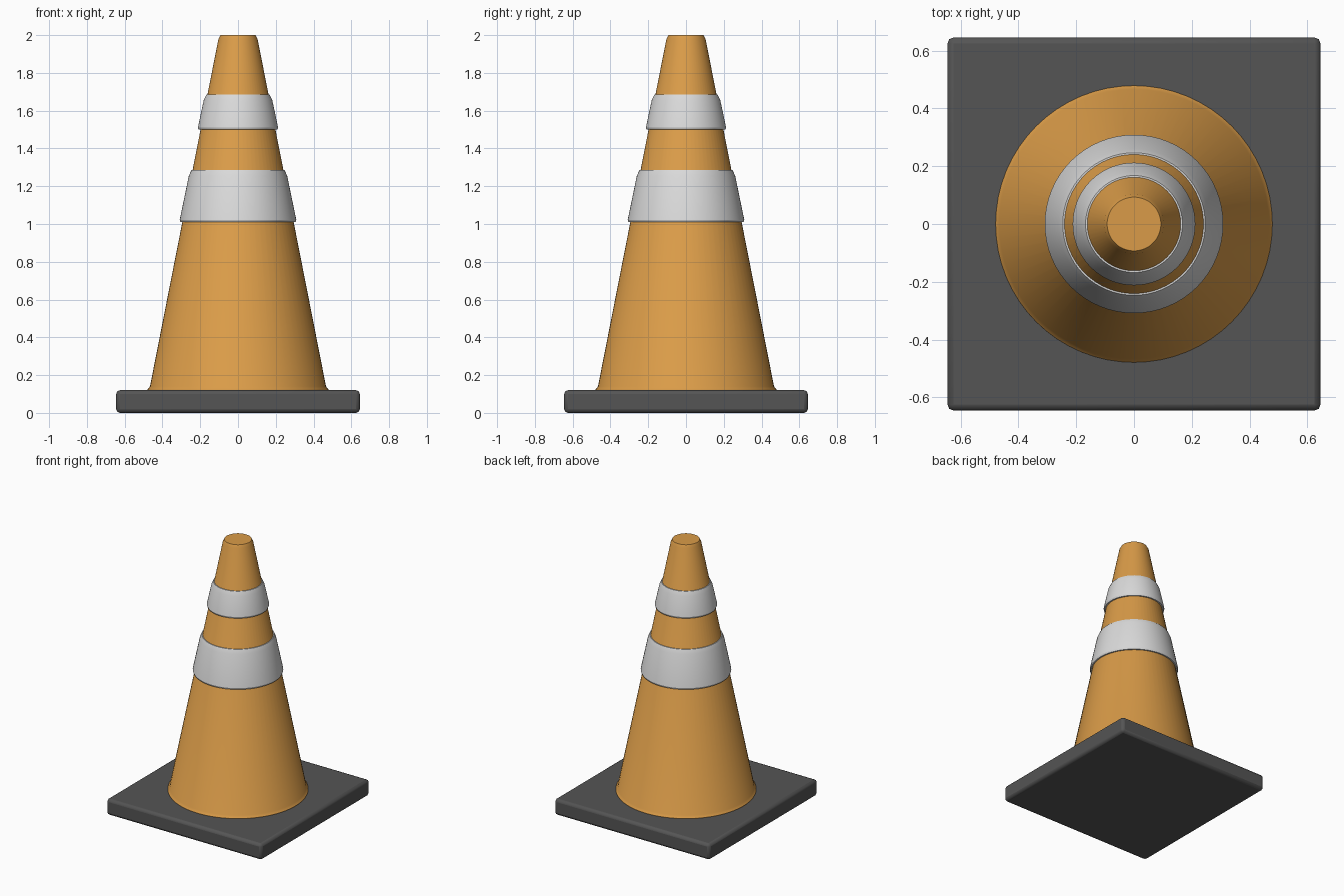
import bpy
import math

if "Cube" in bpy.data.objects:
    bpy.data.objects.remove(bpy.data.objects["Cube"])


def material(name, colour):
    mat = bpy.data.materials.new(name)
    mat.use_nodes = True
    mat.diffuse_color = (*colour, 1)
    mat.node_tree.nodes["Principled BSDF"].inputs["Base Color"].default_value = (*colour, 1)
    return mat


orange = material("orange plastic", (0.70, 0.33, 0.065))
white = material("white band", (0.70, 0.70, 0.70))
dark = material("dark rubber", (0.09, 0.09, 0.09))


def finish(obj, name, mat, angle):
    obj.name = name
    obj.data.materials.append(mat)
    bpy.ops.object.select_all(action="DESELECT")
    obj.select_set(True)
    bpy.context.view_layer.objects.active = obj
    bpy.ops.object.shade_smooth_by_angle(angle=math.radians(angle))


def lathe(name, profile, mat, closed=False, sides=64):
    """Spin (radius, height) points round the z axis."""
    verts, faces = [], []
    for r, z in profile:
        for i in range(sides):
            a = math.tau * i / sides
            verts.append((r * math.cos(a), r * math.sin(a), z))
    rows = len(profile)
    for k in range(rows if closed else rows - 1):
        low, high = k * sides, (k + 1) % rows * sides
        for i in range(sides):
            j = (i + 1) % sides
            faces.append((low + i, low + j, high + j, high + i))
    if not closed:
        faces.append(tuple(reversed(range(sides))))
        faces.append(tuple(range((rows - 1) * sides, rows * sides)))
    mesh = bpy.data.meshes.new(name)
    mesh.from_pydata(verts, [], faces)
    obj = bpy.data.objects.new(name, mesh)
    bpy.context.collection.objects.link(obj)
    finish(obj, name, mat, 30)


def cone_radius(z):
    return 0.47 - (z - 0.12) * 0.197


# Square rubber base with softened edges
bpy.ops.mesh.primitive_cube_add(size=1, location=(0, 0, 0.06))
base = bpy.context.object
base.scale = (1.29, 1.29, 0.12)
bpy.ops.object.transform_apply(location=False, rotation=False, scale=True)
bevel = base.modifiers.new("soft edges", "BEVEL")
bevel.width = 0.02
bevel.segments = 2
finish(base, "base", dark, 30)

# Tapered body with a small flared foot and flat tip
lathe("cone_body", [(0.48, 0.11), (0.478, 0.125), (cone_radius(0.14), 0.14),
                    (cone_radius(1.98), 1.98), (0.093, 2.0)], orange)

# Raised reflective bands with a chamfered upper edge
for name, bottom, top in (("lower_band", 1.01, 1.285), ("upper_band", 1.5, 1.685)):
    out = 0.014
    shoulder = top - 0.03
    lathe(name, [(cone_radius(bottom) - 0.01, bottom),
                 (cone_radius(bottom) + out - 0.004, bottom),
                 (cone_radius(bottom) + out, bottom + 0.012),
                 (cone_radius(shoulder) + out, shoulder),
                 (cone_radius(top) + 0.006, top),
                 (cone_radius(top) - 0.01, top)], white, closed=True)
